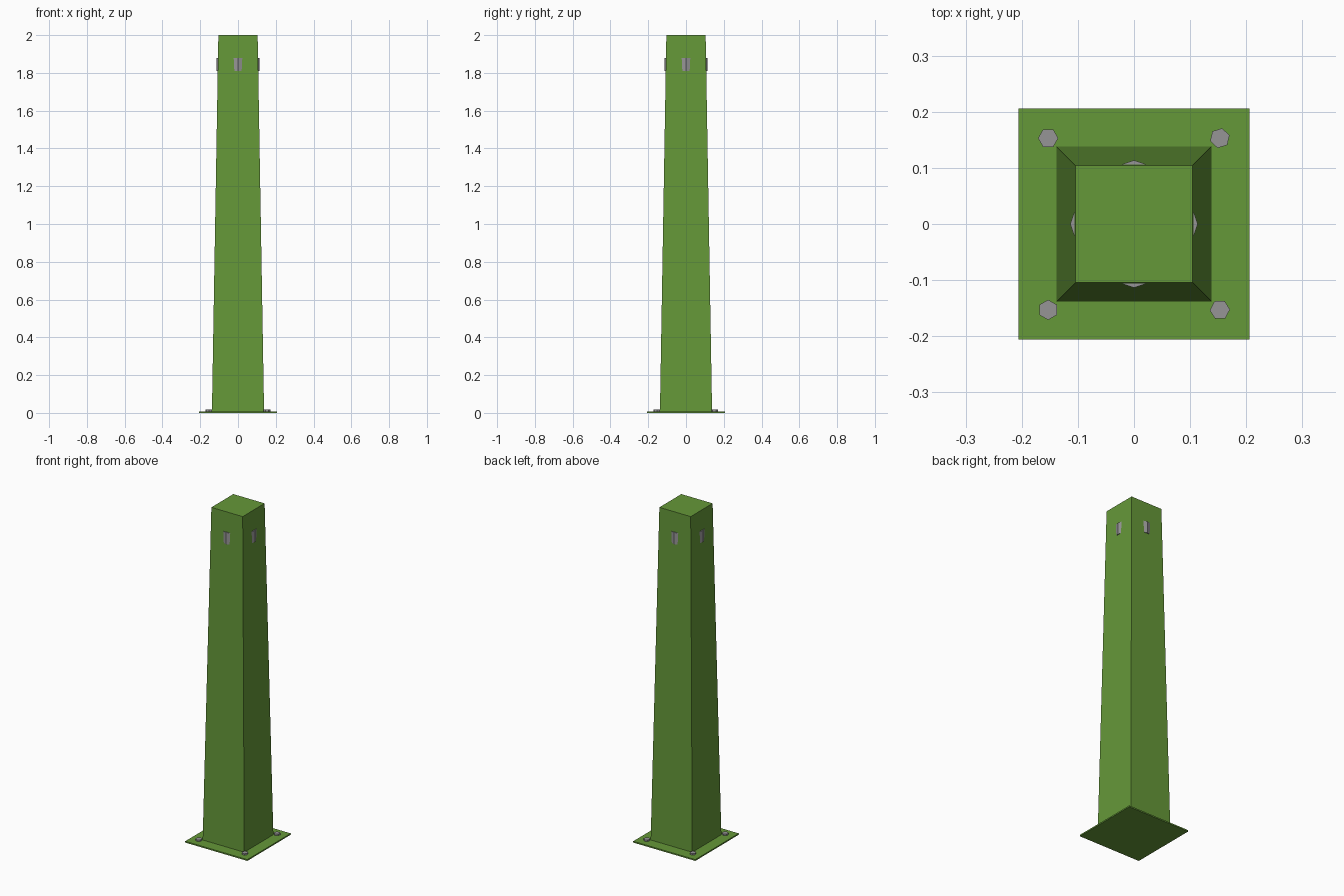
import bpy, math
from mathutils import Matrix

cube = bpy.data.objects.get("Cube")
if cube:
    bpy.data.objects.remove(cube, do_unlink=True)


def make_material(name, rgb):
    mat = bpy.data.materials.new(name)
    mat.use_nodes = True
    mat.diffuse_color = (*rgb, 1)
    mat.node_tree.nodes["Principled BSDF"].inputs["Base Color"].default_value = (*rgb, 1)
    return mat


green = make_material("green_paint", (0.13, 0.315, 0.04))
grey = make_material("grey_metal", (0.305, 0.3, 0.305))


def finish(name, mat):
    obj = bpy.context.object
    obj.name = obj.data.name = name
    obj.data.materials.append(mat)
    return obj


def square_frustum(name, half_bottom, half_top, z0, z1, mat):
    root2 = math.sqrt(2)
    bpy.ops.mesh.primitive_cone_add(
        vertices=4, radius1=half_bottom * root2, radius2=half_top * root2,
        depth=z1 - z0, location=(0, 0, (z0 + z1) / 2))
    obj = finish(name, mat)
    # turn the corners onto the diagonals
    obj.data.transform(Matrix.Rotation(math.pi / 4, 4, 'Z'))
    return obj


# Base plate and tapered post
plate_top = 0.008
square_frustum("base_plate", 0.206, 0.206, 0, plate_top, green)
square_frustum("post", 0.138, 0.104, plate_top, 2, green)

# Hexagonal bolts, each tightened to its own angle
bolts = {"back_left": (1, 1, 17), "back_right": (-1, 1, 0),
         "front_right": (-1, -1, 30), "front_left": (1, -1, 2)}
for corner, (sx, sy, turn) in bolts.items():
    bpy.ops.mesh.primitive_cylinder_add(
        vertices=6, radius=0.018, depth=0.01,
        location=(sx * 0.153, sy * 0.153, plate_top + 0.004))
    obj = finish("bolt_" + corner, grey)
    # cylinder corners start on the y axis, so measure the turn from x
    obj.data.transform(Matrix.Rotation(math.radians(turn + 30), 4, 'Z'))

# Ridged reflectors near the top, one per side
profile = [(-0.034, -0.1025), (0, -0.1135), (0.034, -0.1025)]
for i, side in enumerate(("front", "left", "back", "right")):
    verts = [(x, y, z) for z in (1.81, 1.88) for x, y in profile]
    faces = [(2, 1, 0), (3, 4, 5)]
    faces += [(a, (a + 1) % 3, (a + 1) % 3 + 3, a + 3) for a in range(3)]
    mesh = bpy.data.meshes.new("reflector_" + side)
    mesh.from_pydata(verts, [], faces)
    mesh.transform(Matrix.Rotation(i * math.pi / 2, 4, 'Z'))
    mesh.materials.append(grey)
    obj = bpy.data.objects.new("reflector_" + side, mesh)
    bpy.context.collection.objects.link(obj)
